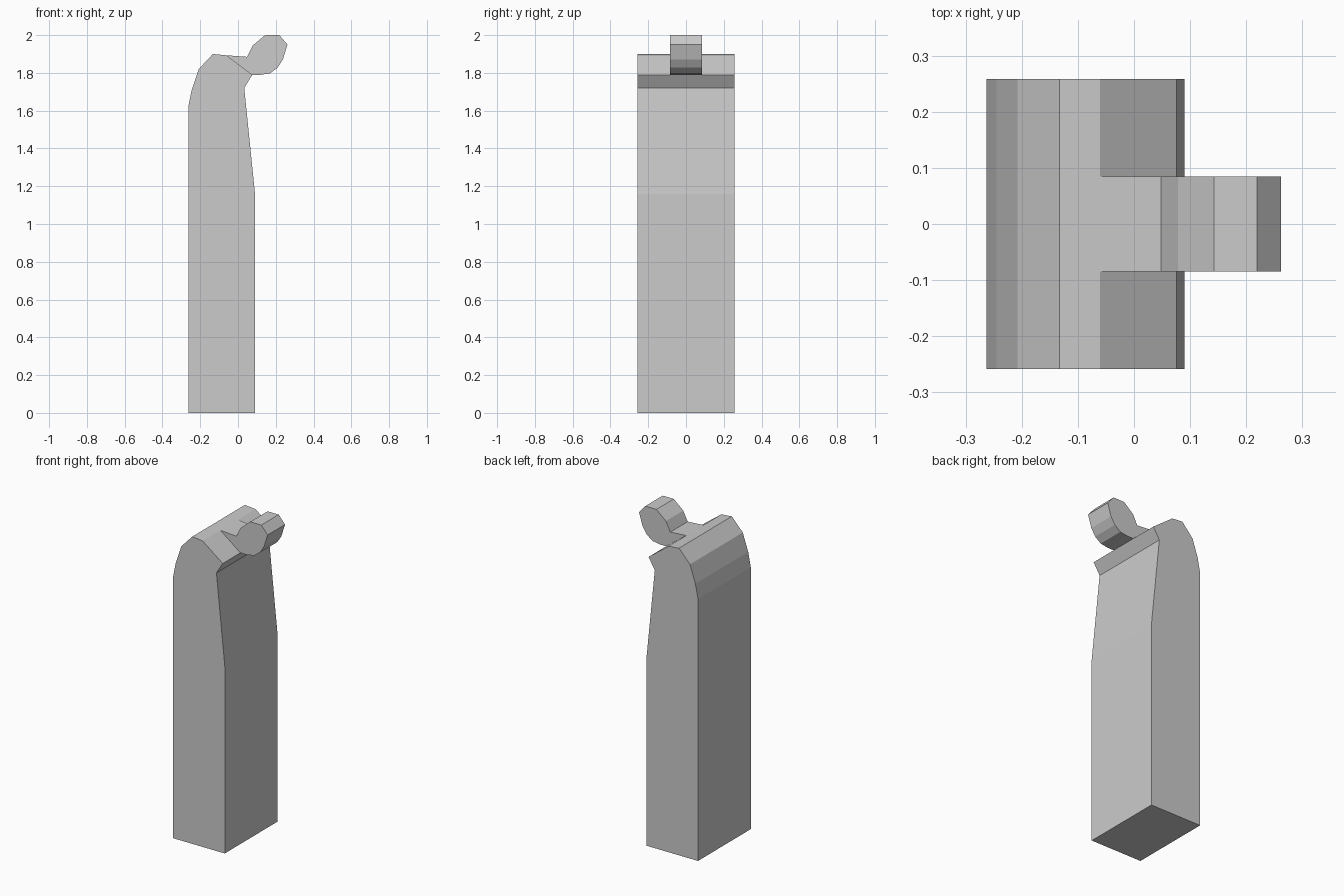
import bpy
import bmesh

if "Cube" in bpy.data.objects:
    bpy.data.objects.remove(bpy.data.objects["Cube"])


def prism(name, profile, half_width):
    """Extrude an x-z profile symmetrically along y."""
    bm = bmesh.new()
    face = bm.faces.new([bm.verts.new((x, -half_width, z)) for x, z in profile])
    ext = bmesh.ops.extrude_face_region(bm, geom=[face], use_keep_orig=True)
    verts = [g for g in ext["geom"] if isinstance(g, bmesh.types.BMVert)]
    bmesh.ops.translate(bm, verts=verts, vec=(0, 2 * half_width, 0))
    bmesh.ops.recalc_face_normals(bm, faces=bm.faces[:])
    mesh = bpy.data.meshes.new(name)
    bm.to_mesh(mesh)
    bm.free()
    obj = bpy.data.objects.new(name, mesh)
    bpy.context.collection.objects.link(obj)
    return obj


# Tall column with a rounded back shoulder and a sloped, overhanging lip
prism("column", [
    (-0.263, 0), (0.09, 0), (0.09, 1.16), (0.033, 1.72), (0.076, 1.79),
    (-0.061, 1.893), (-0.133, 1.9), (-0.208, 1.82), (-0.245, 1.71), (-0.263, 1.62),
], 0.258)

# Narrow neck and faceted knob, rooted just inside the sloped lip
prism("knob", [
    (-0.061, 1.893), (-0.03, 1.80), (0.076, 1.79), (0.12, 1.79), (0.17, 1.798),
    (0.21, 1.828), (0.238, 1.872), (0.262, 1.95), (0.219, 2.0), (0.143, 2.0),
    (0.078, 1.945), (0.048, 1.885),
], 0.085)
